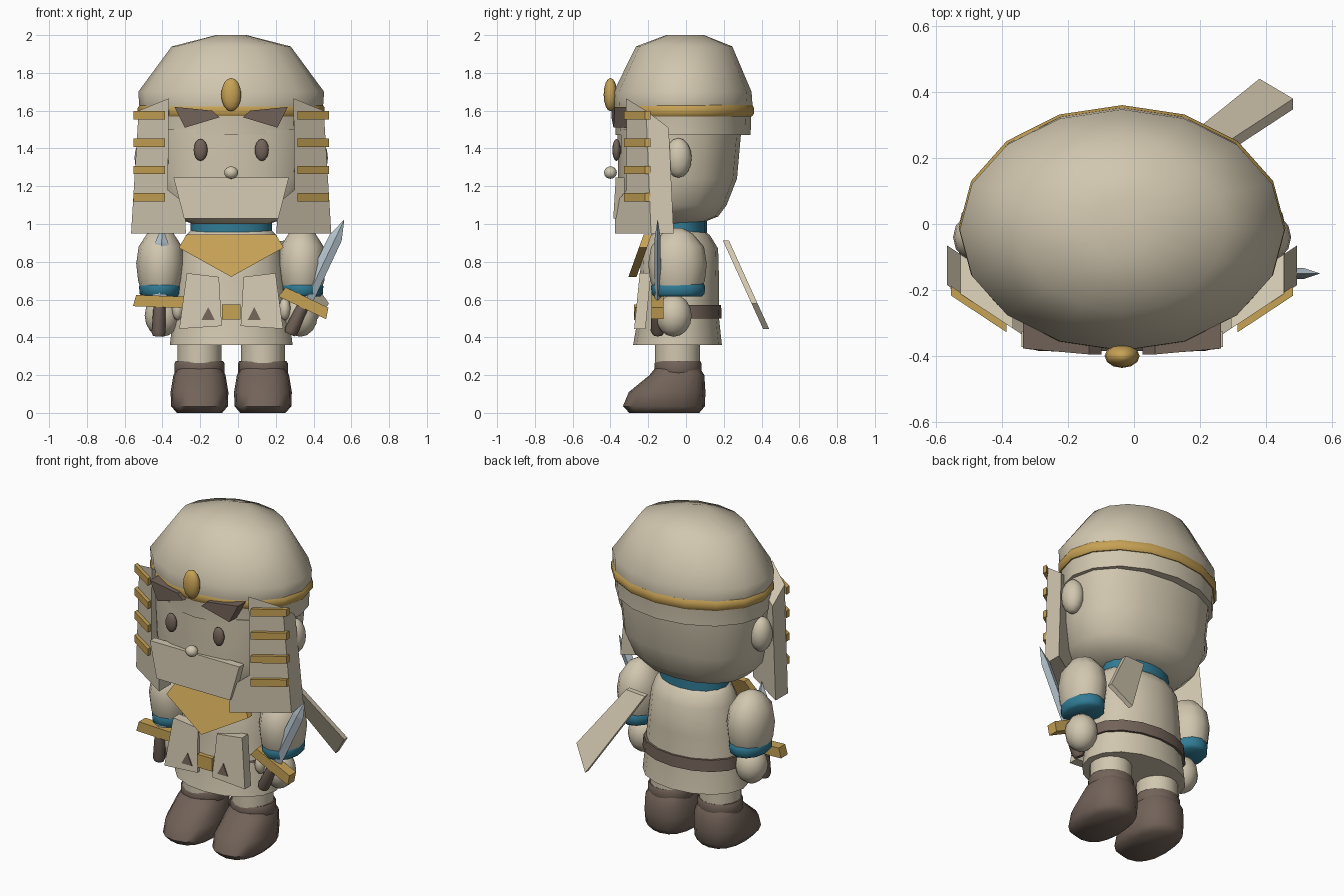
import bpy, bmesh, math
from mathutils import Matrix

if "Cube" in bpy.data.objects:
    bpy.data.objects.remove(bpy.data.objects["Cube"])

CX = -0.036  # the body's mirror plane


def material(name, r, g, b):
    m = bpy.data.materials.new(name)
    m.diffuse_color = (r, g, b, 1)
    m.use_nodes = True
    m.node_tree.nodes["Principled BSDF"].inputs["Base Color"].default_value = m.diffuse_color
    return m


BEIGE = material("beige", .64, .57, .43)
BROWN = material("dark brown", .17, .125, .10)
GOLD = material("gold", .57, .36, .09)
TEAL = material("teal", .03, .20, .30)
STEEL = material("steel", .45, .54, .60)


def finish(name, bm, mat, smooth):
    bmesh.ops.recalc_face_normals(bm, faces=bm.faces)
    me = bpy.data.meshes.new(name)
    bm.to_mesh(me)
    bm.free()
    me.materials.append(mat)
    ob = bpy.data.objects.new(name, me)
    bpy.context.collection.objects.link(ob)
    if smooth:
        bpy.ops.object.select_all(action='DESELECT')
        ob.select_set(True)
        bpy.context.view_layer.objects.active = ob
        bpy.ops.object.shade_smooth_by_angle(angle=math.radians(smooth))
    return ob


def loft(name, rings, mat, cx=0, n=16, e=2.0, smooth=50):
    """Stack of (super)elliptic rings: (z, centre y, half width, half depth)."""
    bm = bmesh.new()
    loops = []
    for z, cy, a, b in rings:
        loop = []
        for i in range(n):
            t = 2 * math.pi * i / n
            c, s = math.cos(t), math.sin(t)
            loop.append(bm.verts.new((cx + a * math.copysign(abs(c) ** (2 / e), c),
                                      cy + b * math.copysign(abs(s) ** (2 / e), s), z)))
        loops.append(loop)
    for lo, hi in zip(loops, loops[1:]):
        for i in range(n):
            j = (i + 1) % n
            bm.faces.new((lo[i], lo[j], hi[j], hi[i]))
    bm.faces.new(loops[0])
    bm.faces.new(loops[-1])
    return finish(name, bm, mat, smooth)


def plate(name, pts, front, back, mat):
    """Front-view outline (x, z) with front and back y given by functions."""
    bm = bmesh.new()
    f = [bm.verts.new((x, front(x, z), z)) for x, z in pts]
    k = [bm.verts.new((x, back(x, z), z)) for x, z in pts]
    bm.faces.new(f)
    bm.faces.new(k)
    for i in range(len(pts)):
        j = (i + 1) % len(pts)
        bm.faces.new((f[i], f[j], k[j], k[i]))
    return finish(name, bm, mat, 0)


def ball(name, c, r, mat, seg=12, rings=8):
    bm = bmesh.new()
    bmesh.ops.create_uvsphere(bm, u_segments=seg, v_segments=rings, radius=1,
                              matrix=Matrix.Translation(c) @ Matrix.Diagonal((*r, 1)))
    return finish(name, bm, mat, 60)


def side(pts, s):
    return [(CX + s * x, z) for x, z in pts]


# head, cap and headband
loft("head", [(1.0, -.07, .20, .14), (1.04, -.08, .32, .25), (1.10, -.07, .385, .285),
              (1.24, -.045, .43, .315), (1.5, -.035, .45, .328)], BEIGE, CX, e=2.3)
loft("cap", [(1.47, -.015, .47, .357), (1.57, -.015, .475, .36), (1.63, -.015, .487, .367),
             (1.70, -.018, .492, .365), (1.94, -.01, .315, .255), (2.0, -.005, .08, .10)],
     BEIGE, CX)
loft("headband", [(1.57, -.012, .482, .362), (1.585, -.012, .495, .372),
                  (1.615, -.012, .495, .372), (1.63, -.012, .485, .364)], GOLD, CX)
ball("headband_jewel", (CX, -.40, 1.685), (.053, .036, .088), GOLD)
ball("nose", (CX, -.40, 1.272), (.037, .034, .033), BEIGE)

# face plate over the mouth
plate("mouth_plate", [(CX - .305, 1.245), (CX + .305, 1.245), (CX + .25, 1.03), (CX - .25, 1.03)],
      lambda x, z: -.372 - (1.245 - z) * .06, lambda x, z: -.325, BEIGE)

# torso, collar and belt
loft("torso", [(.36, -.045, .325, .235), (.5, -.04, .308, .215), (.7, -.035, .285, .21),
               (.87, -.033, .262, .203), (.94, -.033, .24, .16), (.98, -.03, .20, .11)],
     BEIGE, CX)
loft("neck_band", [(.95, -.03, .215, .14), (1.015, -.03, .215, .14)], TEAL, CX)
loft("belt", [(.50, -.028, .318, .217), (.57, -.028, .312, .214)], BROWN, CX)
plate("chest_collar", [(CX + x, z) for x, z in
                       [(-.235, .945), (.235, .945), (.278, .875), (0, .72), (-.278, .875)]],
      lambda x, z: -.305 + (z - .72) * .36, lambda x, z: -.262 + (z - .72) * .36, GOLD)
plate("buckle", [(CX - .05, .495), (CX + .05, .495), (CX + .05, .575), (CX - .05, .575)],
      lambda x, z: -.275, lambda x, z: -.23, GOLD)


def flap_front(x, z):
    return -.185 - .66 * (.53 - abs(x - CX))


def flap_back(x, z):
    return flap_front(x, z) + .12


def apron(x, z):
    return -.245 - (.74 - z) * .10


for s, tag in ((-1, "left"), (1, "right")):
    # face details
    ball(tag + "_eye", (CX + s * .162, -.368, 1.392), (.037, .022, .058), BROWN)
    ball(tag + "_ear", (CX + s * .45, -.04, 1.35), (.062, .07, .105), BEIGE)
    plate(tag + "_brow", side([(.30, 1.62), (.245, 1.51), (.062, 1.565), (.10, 1.60)], s),
          lambda x, z: -.395 + .12 * max(0, abs(x - CX) - .15), lambda x, z: -.30, BROWN)
    # hanging head-cloth flap with stripes
    flap = plate(tag + "_flap", side([(.33, 1.665), (.49, 1.60), (.53, .95), (.34, .95),
                                      (.24, .95), (.245, 1.11), (.335, 1.18)], s),
                 flap_front, flap_back, BEIGE)
    for v in flap.data.vertices:  # the top edge falls away to the rear
        if v.index >= 7 and v.co.z > 1.5:
            v.co.z -= .09
    for i in range(4):
        z = 1.575 - i * .1445
        plate(f"{tag}_stripe_{i + 1}", side([(.35, z - .022), (.518, z - .022),
                                             (.518, z + .022), (.35, z + .022)], s),
              lambda x, z: flap_front(x, z) - .024, lambda x, z: flap_front(x, z) + .005, GOLD)
    # apron panel with emblem
    plate(tag + "_apron", side([(.235, .74), (.065, .72), (.05, .46), (.275, .445)], s),
          apron, lambda x, z: apron(x, z) + .06, BEIGE)
    plate(tag + "_emblem", side([(.122, .56), (.087, .492), (.157, .492)], s),
          lambda x, z: apron(x, z) - .006, lambda x, z: apron(x, z) + .002, BROWN)
    # arm, cuff and hand
    ax = CX + s * .375
    loft(tag + "_arm", [(.64, -.045, .10, .12), (.70, -.045, .118, .145), (.79, -.045, .128, .155),
                        (.88, -.045, .115, .14), (.95, -.045, .07, .08), (.978, -.045, .02, .025)],
         BEIGE, ax, n=12)
    loft(tag + "_arm_cuff", [(.615, -.042, .095, .125), (.63, -.042, .11, .14),
                             (.67, -.042, .113, .144), (.685, -.042, .105, .135)], TEAL, ax, n=12)
    ball(tag + "_hand", (CX + s * .365, -.065, .515), (.093, .095, .112), BEIGE)
    ball(tag + "_thumb", (CX + s * .283, -.13, .55), (.032, .04, .06), BEIGE, 8, 6)
    # leg and boot
    lx = CX + s * .168
    loft(tag + "_leg", [(.2, -.045, .117, .12), (.42, -.045, .117, .12)], BEIGE, lx)
    loft(tag + "_boot_cuff", [(.2, -.042, .125, .118), (.215, -.042, .133, .125),
                              (.26, -.042, .133, .125), (.275, -.042, .125, .118)], BROWN, lx)
    loft(tag + "_boot", [(0, -.115, .12, .185), (.035, -.117, .15, .217), (.11, -.10, .153, .203),
                         (.20, -.048, .138, .145), (.235, -.045, .12, .12)],
         BROWN, lx, e=2.4)


def sword(tag, loc, angle, length):
    parts = [
        loft(tag + "_blade", [(0, 0, .038, .017), (length * .78, 0, .036, .016),
                              (length, 0, .001, .001)], STEEL, n=4, smooth=0),
        loft(tag + "_grip", [(-.19, 0, .028, .028), (-.17, 0, .037, .037), (0, 0, .03, .03)],
             BROWN, n=8),
        plate(tag + "_guard", [(-.14, -.035), (.14, -.035), (.125, .025), (-.125, .025)],
              lambda x, z: -.032, lambda x, z: .032, GOLD)]
    for p in parts:
        p.location = loc
        p.rotation_euler = (0, angle, 0)


sword("right_sword", (.355, -.15, .588), math.radians(25.5), .48)
sword("left_sword", (-.415, -.165, .595), math.radians(2), .39)

# slanted board on the back
board = plate("back_board", [(.38, .445), (.482, .578), (.25, .912), (.12, .905)],
              lambda x, z: .408 - (z - .445) * .455, lambda x, z: .44 - (z - .445) * .455, BEIGE)
